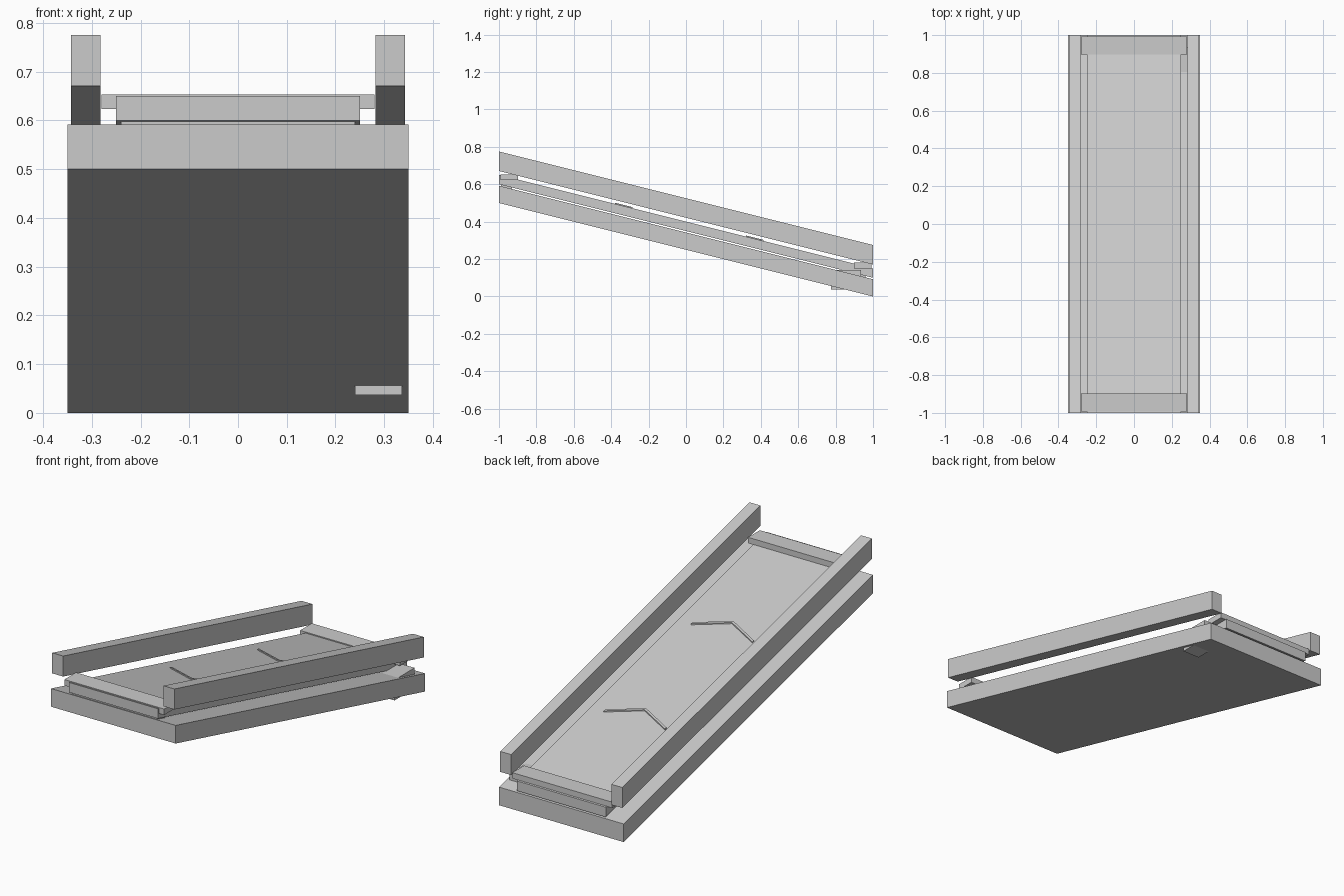
import bpy

if "Cube" in bpy.data.objects:
    bpy.data.objects.remove(bpy.data.objects["Cube"])

SLOPE = -0.25


def prism(name, outline, z0, z1, slope=0.0):
    """Extrude an xy outline from z0 to z1; heights follow the slope along y."""
    n = len(outline)
    verts = [(x, y, z + slope * y) for z in (z0, z1) for x, y in outline]
    faces = [tuple(reversed(range(n))), tuple(range(n, 2 * n))]
    faces += [(i, (i + 1) % n, n + (i + 1) % n, n + i) for i in range(n)]
    mesh = bpy.data.meshes.new(name)
    mesh.from_pydata(verts, [], faces)
    obj = bpy.data.objects.new(name, mesh)
    bpy.context.collection.objects.link(obj)
    return obj


def block(name, x0, x1, y0, y1, z0, z1, slope=0.0):
    return prism(name, [(x0, y0), (x1, y0), (x1, y1), (x0, y1)], z0, z1, slope)


# Sloping bed and the belt above it
block("base", -0.35, 0.35, -1, 1, 0.25, 0.342, SLOPE)
block("belt", -0.25, 0.25, -1, 1, 0.35, 0.40, SLOPE)

# Side rails
for side, x0 in (("left", -0.343), ("right", 0.282)):
    block(side + "_rail", x0, x0 + 0.061, -1, 1, 0.421, 0.525, SLOPE)

# Level end bars across the belt, with small supports in the gap below
for end, yc in (("front", -0.945), ("back", 0.945)):
    zc = 0.402 + SLOPE * yc
    block(end + "_end_bar", -0.28, 0.28, yc - 0.047, yc + 0.047, zc - 0.015, zc + 0.015)
    block(end + "_support", -0.24, 0.24, yc - 0.045, yc + 0.015, zc - 0.07, zc - 0.04)

# Drive box passing through the base at the low end
block("motor_box", 0.24, 0.336, 0.775, 0.936, 0.037, 0.141)

# Raised direction chevrons on the belt
for i, tip in enumerate((-0.38, 0.32)):
    v = [(0, tip), (0.172, tip + 0.082), (0.172, tip + 0.094),
         (0, tip + 0.012), (-0.172, tip + 0.094), (-0.172, tip + 0.082)]
    # two halves so that every face stays convex
    prism(f"chevron_{i + 1}_right", v[:4], 0.395, 0.406, SLOPE)
    prism(f"chevron_{i + 1}_left", [v[0], v[3], v[4], v[5]], 0.395, 0.406, SLOPE)
